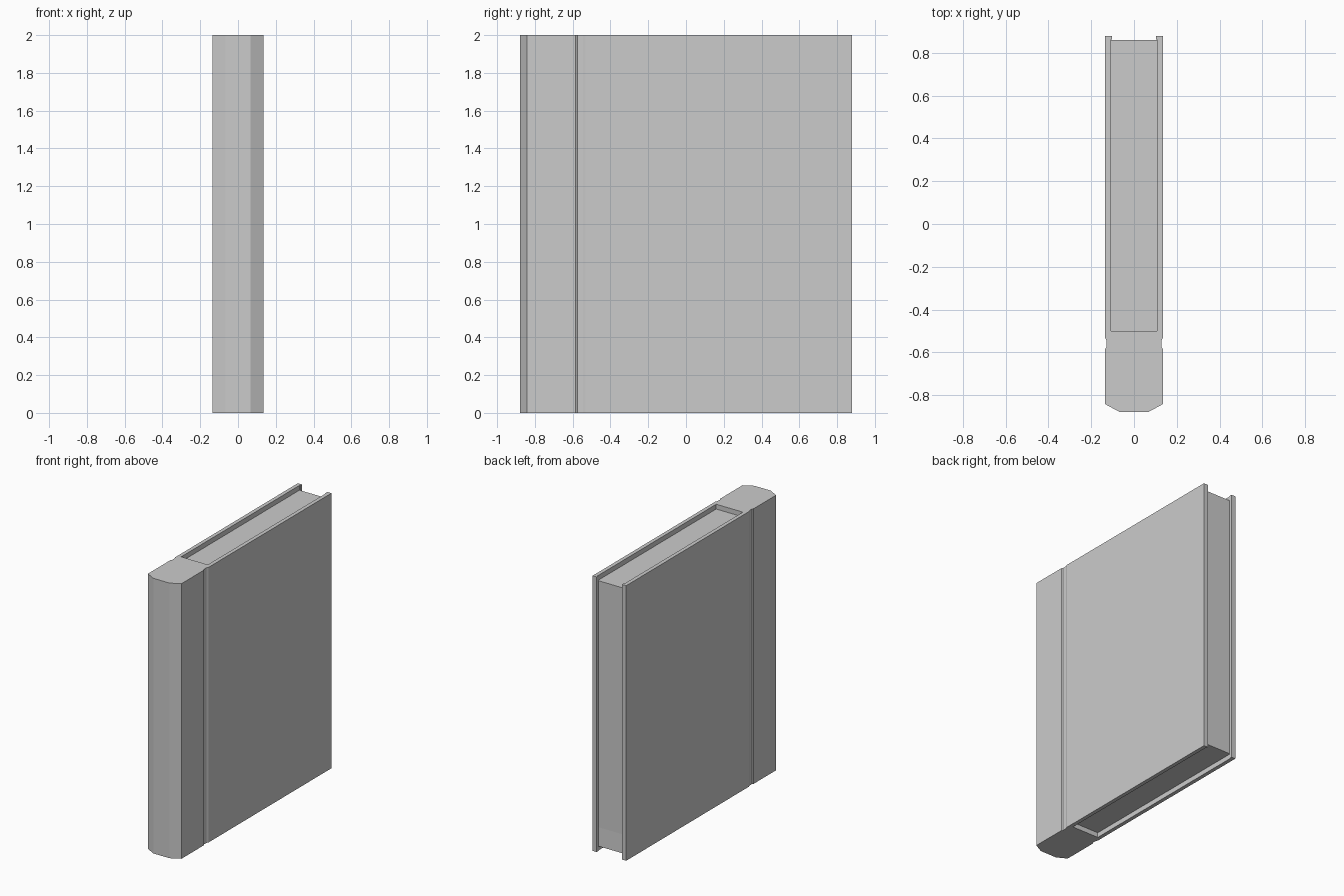
import bpy, bmesh
from mathutils import Vector

if "Cube" in bpy.data.objects:
    bpy.data.objects.remove(bpy.data.objects["Cube"])


def extrude_profile(name, pts, start, vec):
    """Closed planar outline swept along a vector into a solid."""
    bm = bmesh.new()
    face = bm.faces.new([bm.verts.new(Vector(start) + Vector(p)) for p in pts])
    res = bmesh.ops.extrude_face_region(bm, geom=[face])
    moved = [v for v in res["geom"] if isinstance(v, bmesh.types.BMVert)]
    bmesh.ops.translate(bm, verts=moved, vec=vec)
    bmesh.ops.recalc_face_normals(bm, faces=bm.faces)
    mesh = bpy.data.meshes.new(name)
    bm.to_mesh(mesh)
    bm.free()
    obj = bpy.data.objects.new(name, mesh)
    bpy.context.collection.objects.link(obj)
    return obj


# Cover: half outline seen from above, mirrored into a U with bevelled spine
W, G = 0.135, 0.128          # outer half width, hinge groove half width
half = [(0.065, -0.88), (W, -0.842),
        (W, -0.585), (G, -0.575), (G, -0.545), (W, -0.532),
        (W, 0.88), (0.102, 0.88), (0.102, 0.862), (0.107, 0.862),
        (0.107, -0.5)]
outline = half + [(-x, y) for x, y in reversed(half)]
extrude_profile("cover", [(x, y, 0) for x, y in outline], (0, 0, 0), (0, 0, 2))

# Pages: side outline, recessed at both ends, with a slight flare at the foot
R = 0.035
pages = [(-0.5, R), (0.86, R), (0.854, 0.17), (0.86, 2 - R), (-0.5, 2 - R)]
extrude_profile("pages", [(0, y, z) for y, z in pages],
                (-0.107, 0, 0), (0.214, 0, 0))
